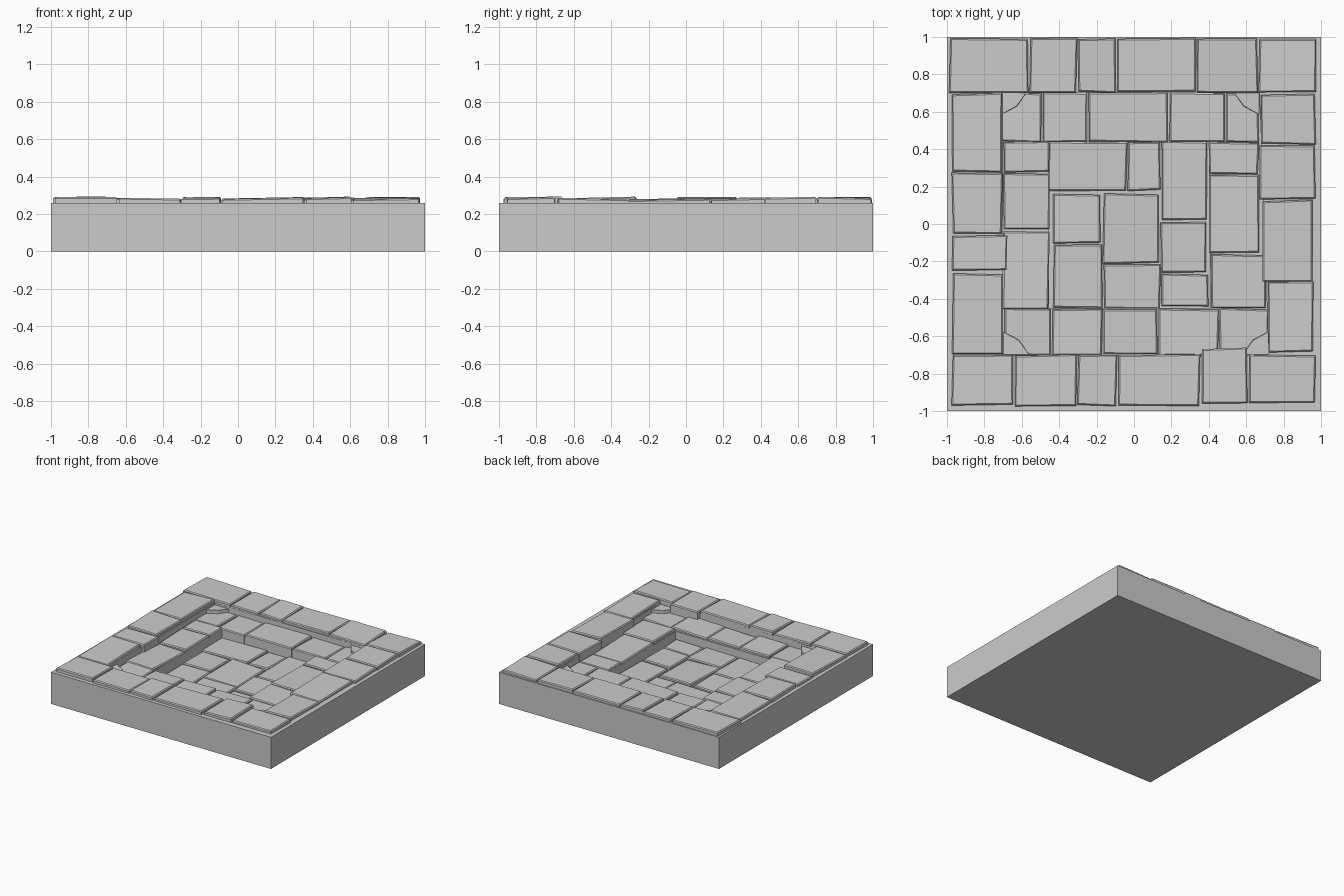
import bpy, bmesh, random

if "Cube" in bpy.data.objects:
    bpy.data.objects.remove(bpy.data.objects["Cube"])
random.seed(4)


def make_object(name, bm):
    bmesh.ops.recalc_face_normals(bm, faces=bm.faces)
    me = bpy.data.meshes.new(name)
    bm.to_mesh(me)
    bm.free()
    ob = bpy.data.objects.new(name, me)
    bpy.context.collection.objects.link(ob)
    return ob


def add_stone(bm, outline, z0, z1, tilt=0.006, chamfer=0.007):
    """Paving stone: straight sides, chamfered rim, slightly uneven top."""
    n = len(outline)
    cx = sum(p[0] for p in outline) / n
    cy = sum(p[1] for p in outline) / n
    sx, sy = random.uniform(-tilt, tilt), random.uniform(-tilt, tilt)
    rings = []
    for inset, z in ((0, z0), (0, z1 - chamfer), (chamfer, z1)):
        ring = []
        for x, y in outline:
            dx = inset if x < cx else -inset
            dy = inset if y < cy else -inset
            slope = 0 if z == z0 else sx * (x - cx) * 5 + sy * (y - cy) * 5
            ring.append(bm.verts.new((x + dx, y + dy, z + slope)))
        rings.append(ring)
    for a, b in zip(rings, rings[1:]):
        for i in range(n):
            j = (i + 1) % n
            bm.faces.new((a[i], a[j], b[j], b[i]))
    bm.faces.new(rings[0][::-1])
    bm.faces.new(rings[-1])


def wobble(x0, y0, x1, y1, amount=0.005):
    r = lambda: random.uniform(-amount, amount)
    return [(x + r(), y + r()) for x, y in ((x0, y0), (x1, y0), (x1, y1), (x0, y1))]


def strip(axis, lo, hi, cuts, gap=0.004):
    """Row (axis x) or column (axis y) of stones split at the cuts."""
    out = []
    for a, b in zip(cuts, cuts[1:]):
        a, b = a + gap, b - gap
        out.append((a, lo, b, hi) if axis == 'x' else (lo, a, hi, b))
    return out


# slab with a shallow two-step recess, built from square loops
edge = ((-1, -1), (1, -1), (1, 1), (-1, 1))
outer_rim = ((-.70, -.70), (.72, -.70), (.67, .70), (-.70, .70))
inner_rim = ((-.455, -.45), (.41, -.45), (.40, .445), (-.455, .445))
bm = bmesh.new()
loops = [[bm.verts.new((x, y, z)) for x, y in pts]
         for pts, z in ((edge, 0), (edge, .26), (outer_rim, .26), (outer_rim, .20),
                        (inner_rim, .20), (inner_rim, .12))]
for a, b in zip(loops, loops[1:]):
    for i in range(4):
        j = (i + 1) % 4
        bm.faces.new((a[i], a[j], b[j], b[i]))
bm.faces.new(loops[0][::-1])
bm.faces.new(loops[-1])
make_object("stepped_slab", bm)

# stones of each level
outer = (strip('x', .705, .99, (-.99, -.56, -.303, -.097, .335, .665, .98))
         + strip('y', .675, .968, (.13, .425, .695)) + [(.69, -.305, .955, .125), (.72, -.685, .96, -.305)]
         + strip('x', -.97, -.70, (-.975, -.64, -.305, -.09, .355))
         + [(.36, -.96, .605, -.665), (.62, -.96, .97, -.70)]
         + strip('y', -.97, -.705, (-.695, -.263))
         + [(-.97, -.25, -.68, -.06)] + strip('y', -.97, -.705, (-.055, .275, .70)))
middle = (strip('x', .44, .70, (-.71, -.495, -.245, .185, .485, .67))
          + strip('y', -.70, -.455, (-.46, -.035, .275, .445))
          + strip('x', -.70, -.455, (-.70, -.44, -.165, .125, .455, .725))
          + strip('y', .40, .665, (-.16, .265, .44)) + [(.415, -.445, .70, -.165)])
centre = [(-.46, .175, -.04, .435), (-.035, .18, .14, .435), (.145, .02, .39, .44),
          (-.435, -.105, -.18, .16), (-.165, -.21, .13, .16), (.145, -.26, .39, .01),
          (-.43, -.445, -.17, -.115), (-.16, -.45, .14, -.22), (.15, -.44, .40, -.27)]
for name, rects, z0, z1 in (("outer_stones", outer, 0.17, 0.285),
                            ("middle_stones", middle, 0.11, 0.22),
                            ("centre_stones", centre, 0.08, 0.145)):
    bm = bmesh.new()
    for r in rects:
        add_stone(bm, wobble(*r), z0, z1 + random.uniform(-.005, .004))
    make_object(name, bm)

# wedge stones filling the four corners of the middle level
bm = bmesh.new()
for x, y, sx, sy in ((-.71, .71, 1, -1), (.67, .71, -1, -1), (-.70, -.70, 1, 1), (.72, -.70, -1, 1)):
    shape = [(0, 0), (.14, 0), (.085, .08), (0, .125)]
    pts = [(x + sx * px, y + sy * py) for px, py in shape]
    add_stone(bm, pts, 0.18, 0.245, 0.0, 0.002)
make_object("corner_wedges", bm)
